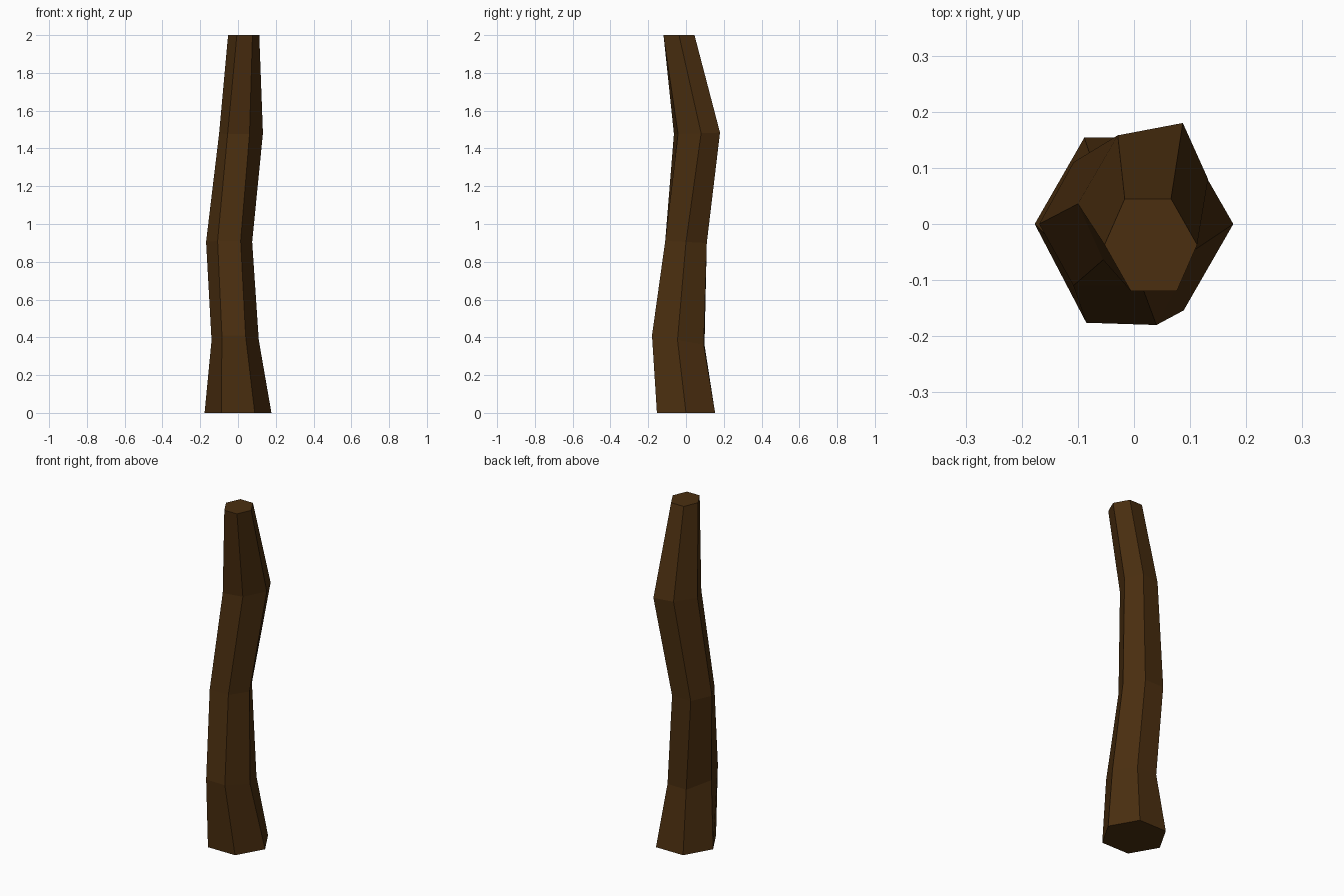
import bpy, bmesh
from mathutils import Vector

if "Cube" in bpy.data.objects:
    bpy.data.objects.remove(bpy.data.objects["Cube"])

# Trunk rings: centre (x, y, z), half-diagonals u and v of a skewed hexagon, z tilt along y
rings = [
    ((0, 0, 0), (0.177, 0), (0.0885, 0.154), 0),
    ((-0.015, -0.041, 0.385), (0.125, -0.004), (0.07, 0.135), -0.18),
    ((-0.047, 0, 0.905), (0.122, 0), (0.061, 0.11), -0.05),
    ((0.016, 0.058, 1.48), (0.116, 0.022), (0.071, 0.122), 0.03),
    ((0.03, -0.037, 2.0), (0.0825, 0), (0.036, 0.082), 0),
]

bm = bmesh.new()
loops = []
for (cx, cy, cz), u, v, tilt in rings:
    u, v = Vector(u), Vector(v)
    w = v - u
    loops.append([bm.verts.new((cx + p.x, cy + p.y, cz + tilt * p.y))
                  for p in (u, v, w, -u, -v, -w)])

# Bark sides between neighbouring rings
for low, high in zip(loops, loops[1:]):
    for i in range(6):
        j = (i + 1) % 6
        bm.faces.new((low[i], low[j], high[j], high[i]))

# End caps
bm.faces.new(loops[0][::-1])
bm.faces.new(loops[-1])
bmesh.ops.recalc_face_normals(bm, faces=bm.faces)

mesh = bpy.data.meshes.new("tree_trunk")
bm.to_mesh(mesh)
bm.free()
trunk = bpy.data.objects.new("tree_trunk", mesh)
bpy.context.collection.objects.link(trunk)

# Dark brown bark
bark = bpy.data.materials.new("bark")
bark.diffuse_color = (0.07, 0.028, 0.005, 1)
bark.use_nodes = True
bark.node_tree.nodes["Principled BSDF"].inputs["Base Color"].default_value = bark.diffuse_color
mesh.materials.append(bark)
